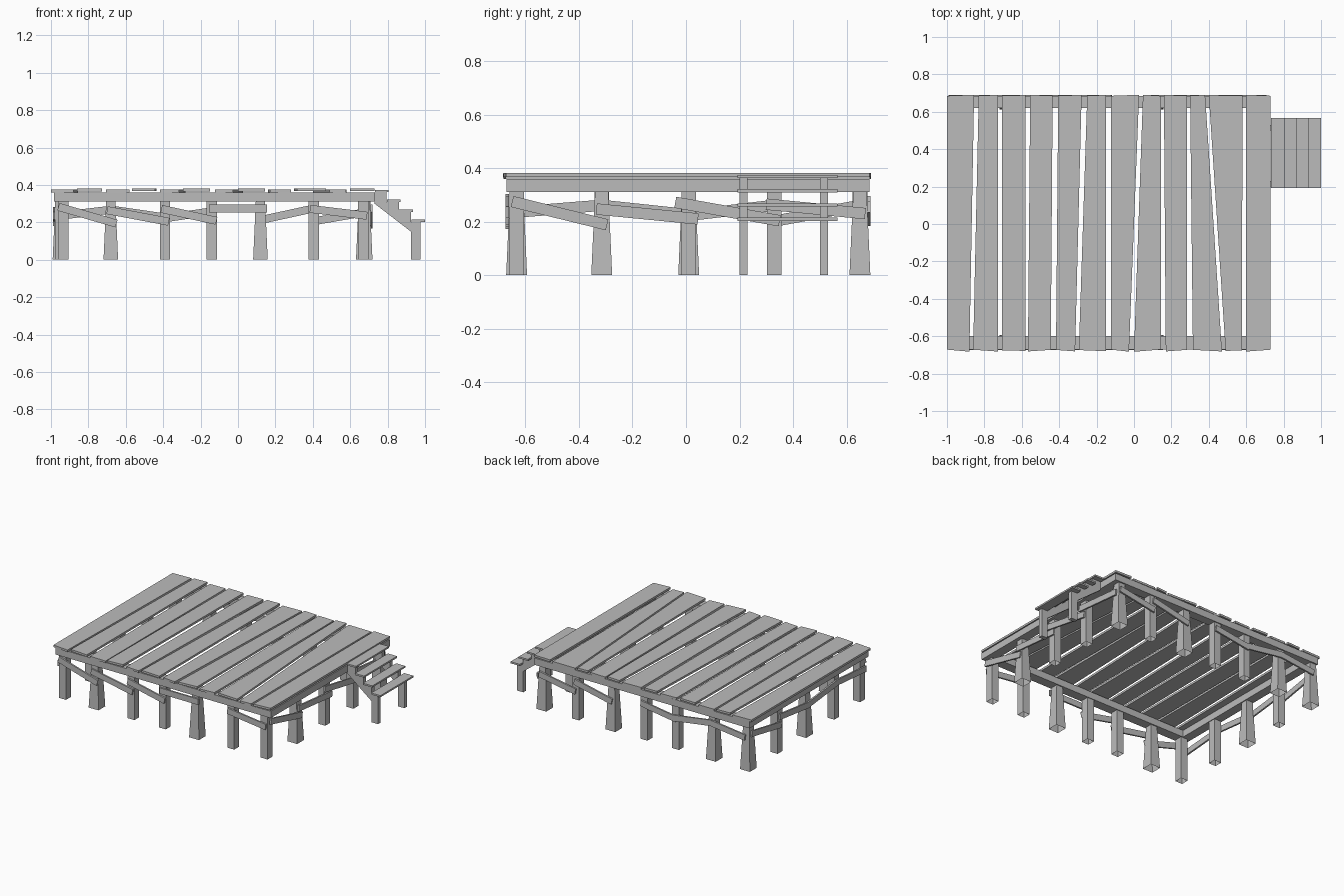
import bpy, bmesh, math, random
from mathutils import Vector

random.seed(4)
if "Cube" in bpy.data.objects:
    bpy.data.objects.remove(bpy.data.objects["Cube"], do_unlink=True)

wood = bpy.data.materials.new("grey wood")
wood.use_nodes = True
GREY = (0.5, 0.5, 0.5, 1)
wood.diffuse_color = GREY
wood.node_tree.nodes["Principled BSDF"].inputs["Base Color"].default_value = GREY


def finish(name, bm):
    bmesh.ops.recalc_face_normals(bm, faces=bm.faces)
    mesh = bpy.data.meshes.new(name)
    bm.to_mesh(mesh)
    bm.free()
    mesh.materials.append(wood)
    obj = bpy.data.objects.new(name, mesh)
    bpy.context.collection.objects.link(obj)
    return obj


def extrude(name, outline, depth):
    """Solid made by sweeping a flat outline along the depth vector."""
    bm = bmesh.new()
    face = bm.faces.new([bm.verts.new(p) for p in outline])
    new = bmesh.ops.extrude_face_region(bm, geom=[face], use_keep_orig=True)["geom"]
    bmesh.ops.translate(bm, vec=Vector(depth),
                        verts=[v for v in new if isinstance(v, bmesh.types.BMVert)])
    return finish(name, bm)


def box(name, x0, x1, y0, y1, z0, z1):
    return extrude(name, [(x0, y0, z0), (x1, y0, z0), (x1, y1, z0), (x0, y1, z0)],
                   (0, 0, z1 - z0))


def post(name, x, y, flared):
    """Square post, open underneath; flared ones widen towards the ground."""
    bm = bmesh.new()
    bmesh.ops.create_cube(bm, size=1)
    bottom = min(bm.faces, key=lambda f: f.calc_center_median().z)
    for v in bm.verts:
        w = 0.055
        if flared:
            w = 0.078 if v.co.z < 0 else 0.05
        v.co = (x + v.co.x * w, y + v.co.y * w, 0.155 + v.co.z * 0.31)
    bmesh.ops.delete(bm, geom=[bottom], context='FACES_ONLY')
    return finish(name, bm)


def brace(name, axis, a, za, b, zb, side, thick=0.012, height=0.042):
    """Thin board between two points along x or y, on a fixed side plane."""
    along = Vector((b - a, zb - za)).normalized()
    n = Vector((-along.y, along.x)) * height / 2
    flat = [(a - n.x, za - n.y), (b - n.x, zb - n.y), (b + n.x, zb + n.y), (a + n.x, za + n.y)]
    if axis == 'x':
        return extrude(name, [(u, side, z) for u, z in flat], (0, thick, 0))
    return extrude(name, [(side, u, z) for u, z in flat], (thick, 0, 0))


# Deck planks: left and right edge at the front, then at the back
planks = [
    (-1.0, -0.88, -1.0, -0.855), (-0.86, -0.727, -0.83, -0.727),
    (-0.705, -0.58, -0.705, -0.58), (-0.567, -0.445, -0.555, -0.435),
    (-0.417, -0.315, -0.405, -0.28), (-0.295, -0.15, -0.25, -0.15),
    (-0.123, -0.027, -0.123, 0.027), (0.0, 0.145, 0.048, 0.145),
    (0.17, 0.283, 0.16, 0.283), (0.315, 0.47, 0.30, 0.38),
    (0.49, 0.577, 0.40, 0.58), (0.60, 0.73, 0.60, 0.73),
]
for i, (fl, fr, bl, br) in enumerate(planks):
    z = 0.359 + 0.006 * (i % 2) + random.uniform(0, 0.002)
    skew = random.uniform(-0.007, 0.007)
    yb, yf = 0.688, -0.677
    extrude(f"deck_plank_{i + 1}",
            [(fl, yf - skew, z), (fr, yf + skew, z), (br, yb - skew / 2, z), (bl, yb + skew / 2, z)],
            (0, 0, 0.015))

# Rim beams under the deck
box("front_beam", -0.985, 0.73, -0.67, -0.60, 0.31, 0.359)
box("back_beam", -0.985, 0.73, 0.62, 0.685, 0.31, 0.359)
box("left_beam", 0.66, 0.73, -0.60, 0.62, 0.31, 0.359)
box("right_beam", -0.985, -0.92, -0.60, 0.62, 0.31, 0.359)

# Posts around the rim
row_x = [-0.935, -0.68, -0.39, -0.14, 0.12, 0.405, 0.67]
for i, x in enumerate(row_x):
    post(f"front_post_{i + 1}", x, -0.633, i in (1, 4))
    post(f"back_post_{i + 1}", x - (0.017 if i == 0 else 0), 0.65, i in (0, 1, 4, 6))
for i, y in enumerate([-0.315, 0.01, 0.33]):
    post(f"left_post_{i + 1}", 0.68, y, i == 0)
    post(f"right_post_{i + 1}", -0.952, y, i == 1)

# Bracing boards nailed across the posts
front = [(-0.96, 0.283, -0.65, 0.193), (-0.70, 0.265, -0.37, 0.203),
         (-0.41, 0.272, -0.115, 0.208), (-0.155, 0.273, 0.155, 0.273),
         (0.385, 0.272, 0.69, 0.235)]
back = [(-0.95, 0.235, -0.66, 0.27), (-0.69, 0.27, -0.38, 0.225), (-0.40, 0.22, -0.12, 0.262),
        (0.11, 0.21, 0.41, 0.275), (0.40, 0.205, 0.69, 0.255)]
left = [(-0.65, 0.275, -0.295, 0.188), (-0.335, 0.247, 0.045, 0.21),
        (-0.04, 0.272, 0.35, 0.203), (0.30, 0.265, 0.67, 0.23)]
right = [(-0.64, 0.235, -0.30, 0.262), (-0.33, 0.262, 0.02, 0.225),
         (0.0, 0.222, 0.34, 0.262), (0.32, 0.2, 0.66, 0.262)]
for label, rows, axis, side in (("front", front, 'x', -0.674), ("back", back, 'x', 0.678),
                                ("left", left, 'y', 0.708), ("right", right, 'y', -0.99)):
    for i, row in enumerate(rows):
        brace(f"{label}_brace_{i + 1}", axis, *row, side)

# Steps: four treads on two stepped stringers, each with a leg
RUN, DROP = 0.065, 0.053
for i in range(4):
    x, z = 0.732 + i * RUN, 0.362 - i * DROP
    box(f"step_tread_{i + 1}", x, x + 0.073, 0.192, 0.567, z, z + 0.012)
for i, y in enumerate((0.2, 0.5)):
    outline = [(0.975, y, 0.15), (0.925, y, 0.15), (0.73, y, 0.30)]
    for k in range(4):
        z = 0.362 - k * DROP
        outline += [(0.73 + k * RUN, y, z), (min(0.73 + (k + 1) * RUN, 0.975), y, z)]
    extrude(f"step_stringer_{i + 1}", outline, (0, 0.03, 0))
    box(f"step_leg_{i + 1}", 0.925, 0.975, y, y + 0.03, 0, 0.15)
